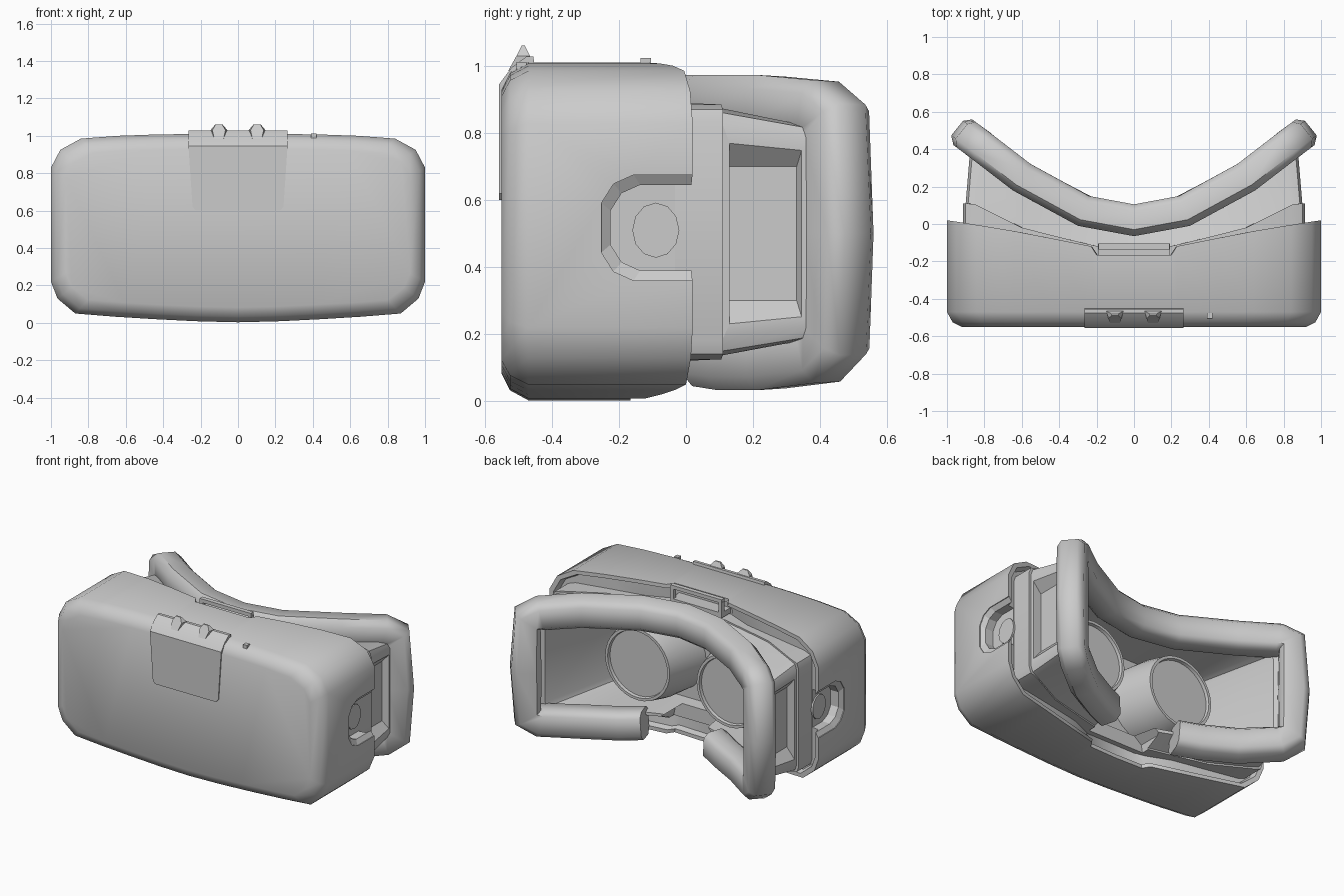
import bpy, bmesh
from math import sin, cos, pi, radians
from mathutils import Vector

if "Cube" in bpy.data.objects:
    bpy.data.objects.remove(bpy.data.objects["Cube"])


def interp(table, x):
    x = abs(x)
    for (a, va), (b, vb) in zip(table, table[1:]):
        if x <= b:
            return va + (vb - va) * (x - a) / (b - a)
    return table[-1][1]


def loft(name, loops, smooth=30, hide=False):
    """Closed solid through a list of equal-length point loops."""
    bm = bmesh.new()
    rings = [[bm.verts.new(p) for p in loop] for loop in loops]
    n = len(rings[0])
    for a, b in zip(rings, rings[1:]):
        for i in range(n):
            j = (i + 1) % n
            bm.faces.new((a[i], a[j], b[j], b[i]))
    bm.faces.new(rings[0])
    bm.faces.new(rings[-1])
    bmesh.ops.recalc_face_normals(bm, faces=bm.faces)
    me = bpy.data.meshes.new(name)
    bm.to_mesh(me)
    bm.free()
    ob = bpy.data.objects.new(name, me)
    bpy.context.collection.objects.link(ob)
    ob.hide_render = hide
    if not hide:
        bpy.ops.object.select_all(action='DESELECT')
        ob.select_set(True)
        bpy.context.view_layer.objects.active = ob
        bpy.ops.object.shade_smooth_by_angle(angle=radians(smooth))
    return ob


def box(name, x0, x1, y0, y1, z0, z1):
    return loft(name, [[(x0, y0, z), (x1, y0, z), (x1, y1, z), (x0, y1, z)] for z in (z0, z1)])


def cut(ob, cutter):
    m = ob.modifiers.new("cut", 'BOOLEAN')
    m.operation, m.solver, m.object = 'DIFFERENCE', 'EXACT', cutter
    bpy.context.view_layer.objects.active = ob
    bpy.ops.object.modifier_apply(modifier=m.name)
    bpy.data.objects.remove(cutter)


# Right half outlines, bottom to top: rounded for the shell, squarer for the face cup
SHELL = [(0, .003), (.2, .008), (.23, .009), (.45, .02), (.66, .033), (.87, .05), (.965, .13),
         (1, .22), (1, .83), (.95, .925), (.84, .985), (.64, 1.0), (.44, 1.007), (.23, 1.01),
         (.2, 1.01), (0, 1.01)]
CUP = [(0, .003), (.23, .003), (.45, .003), (.66, .003), (.93, .01), (.985, .03), (1, .08)]
CUP += [(x, 1.013 - z) for x, z in CUP[::-1]]

# Depth of each edge as a function of |x|
BACK = [(0, -.165), (.2, -.165), (.225, -.12), (.6, -.045), (.9, .005), (1, .02)]
BODY = [(0, -.135), (.22, -.115), (.6, -.02), (.86, .11), (1, .11)]
FACE = [(0, .02), (.27, .07), (.6, .25), (.88, .465), (1, .545)]


def ring(half, w, z0, z1, y):
    """Outline scaled to half width w and height z0..z1; y is a number or function of x."""
    pts = []
    for x, z in half + [(-x, z) for x, z in half[-2:0:-1]]:
        px, pz = x * w, z0 + (z - .003) / 1.007 * (z1 - z0)
        pts.append((px, y(px) if callable(y) else y, pz))
    return pts


def inset(i, y):
    return ring(SHELL, 1 - i, .003 + i, 1.01 - i, y)


def back(d):
    return lambda x: interp(BACK, x) - d


# Outer shell with rolled front edge and grooved, curved rear rim
shell = loft("outer_shell", [inset(.08, -.55), inset(.03, -.525), inset(0, -.47), inset(0, back(0)),
                             inset(.025, back(0)), inset(.035, back(.04)), inset(.13, back(.04)),
                             inset(.14, -.31)], smooth=48)


# U-shaped strap recess on each side of the shell
def u_shape(x, y0, z0, z1, c):
    return [(x, .2, z0), (x, y0 + c * 1.6, z0), (x, y0 + c * .6, z0 + c * .45), (x, y0, z0 + c * 1.4),
            (x, y0, z1 - c * 1.4), (x, y0 + c * .6, z1 - c * .45), (x, y0 + c * 1.6, z1), (x, .2, z1)]


for s in (-1, 1):
    side = "right" if s > 0 else "left"
    cut(shell, loft("recess_cutter", [u_shape(s * 1.05, -.252, .36, .675, .06),
                                      u_shape(s * .995, -.252, .36, .675, .06),
                                      u_shape(s * .975, -.225, .39, .645, .055),
                                      u_shape(s * .918, -.225, .39, .645, .055)], hide=True))
    loft("strap_pivot_" + side,
         [[(s * x, -.09 + .07 * cos(k * pi / 6), .51 + .082 * sin(k * pi / 6)) for k in range(12)]
          for x in (.9, .928)])

# Inner body and hollow face cup, one continuous lofted solid
face = lambda x: interp(FACE, x) - .05
body = lambda x: interp(BODY, x)
cup = loft("face_cup", [ring(CUP, .915, .12, .89, -.29), ring(CUP, .915, .12, .89, body),
                        ring(CUP, .90, .13, .88, body), ring(CUP, .875, .18, .825, face),
                        ring(CUP, .80, .2, .8, face), ring(CUP, .64, .22, .78, -.25)])


# Side pockets in the face cup
def rect(x, y0, y1, z0, z1):
    return [(x, y0, z0), (x, y1, z0), (x, y1, z1), (x, y0, z1)]


for s in (-1, 1):
    cut(cup, loft("pocket_cutter", [rect(s * .84, .13, .33, .3, .7),
                                    rect(s * .95, .13, .37, .17, .83)], hide=True))

# Nose opening
cut(cup, loft("nose_cutter", [[(-.25, y, -.1), (-.2, y, .17), (-.06, y, .28), (.06, y, .28),
                               (.2, y, .17), (.25, y, -.1)] for y in (-.17, .5)], hide=True))

# Face cushion swept round the opening, split at the nose
path = [(.26, .145), (.4, .133), (.6, .133), (.8, .15), (.858, .19), (.867, .5), (.858, .83),
        (.8, .86), (.6, .873), (.27, .873), (0, .873)]
path += [(-x, z) for x, z in path[-2::-1]]
pts = [Vector((x, interp(FACE, x), z)) for x, z in path]
SECTION = [(.09, .05), (.06, .085), (-.06, .085), (-.095, .05),
           (-.1, -.05), (-.06, -.085), (.06, -.085), (.09, -.05)]
loops = []
for i, p in enumerate(pts):
    a, c = pts[max(i - 1, 0)], pts[min(i + 1, len(pts) - 1)]
    t = (p - a).normalized() + (c - p).normalized()      # mitred direction
    x = abs(p.x)
    slope = 0 if x < .01 else (interp(FACE, x + .05) - interp(FACE, x - .05)) / .1
    n = Vector((-slope if p.x > 0 else slope, 1, 0)).normalized()
    b = t.cross(n).normalized()
    loops.append([p + b * u + n * v for u, v in SECTION])
loft("face_cushion", loops, smooth=50)

# Lenses in flared tubes
LENS = [(.32, -.27), (.275, -.1), (.24, .03), (.222, .03), (.218, .01)]
for s in (-1, 1):
    loft("lens_tube_" + ("right" if s > 0 else "left"),
         [[(s * .34 + r * cos(k * pi / 16), y, .5 + min(r, .27) * sin(k * pi / 16)) for k in range(32)]
          for r, y in LENS])

# Front latch: flap plate, wrapped top edge and two prongs
FLAP = [(-.265, .945), (-.243, .62), (-.225, .6), (.225, .6), (.243, .62), (.265, .945)]
loft("latch_flap", [[(x, y, z) for x, z in FLAP] for y in (-.557, -.54)])
TOP = [(-.557, .945), (-.52, .995), (-.475, 1.028), (-.455, 1.028), (-.45, .99), (-.5, .94)]
loft("latch_top", [[(x, y, z) for y, z in TOP] for x in (-.265, .265)])
for s in (-1, 1):
    c = s * .102
    loft("latch_prong_" + ("right" if s > 0 else "left"),
         [[(c - .025, -.53, .985), (c + .025, -.53, .985), (c + .045, -.455, 1.01), (c - .045, -.455, 1.01)],
          [(c - .035, -.505, 1.03), (c + .035, -.505, 1.03), (c + .045, -.465, 1.03), (c - .045, -.465, 1.03)],
          [(c - .018, -.49, 1.06), (c + .018, -.49, 1.06), (c + .02, -.48, 1.06), (c - .02, -.48, 1.06)]])

# Small button and rear top strap loop
box("button", .39, .42, -.505, -.475, .98, 1.012)
box("strap_loop_bar", -.19, .19, -.135, -.105, 1.0, 1.024)
for s in (-1, 1):
    x = s * .18
    box("strap_loop_post_" + ("right" if s > 0 else "left"), x - .012, x + .012, -.135, -.105, .93, 1.005)
box("strap_loop_base", -.19, .19, -.2, -.105, .9, .935)
